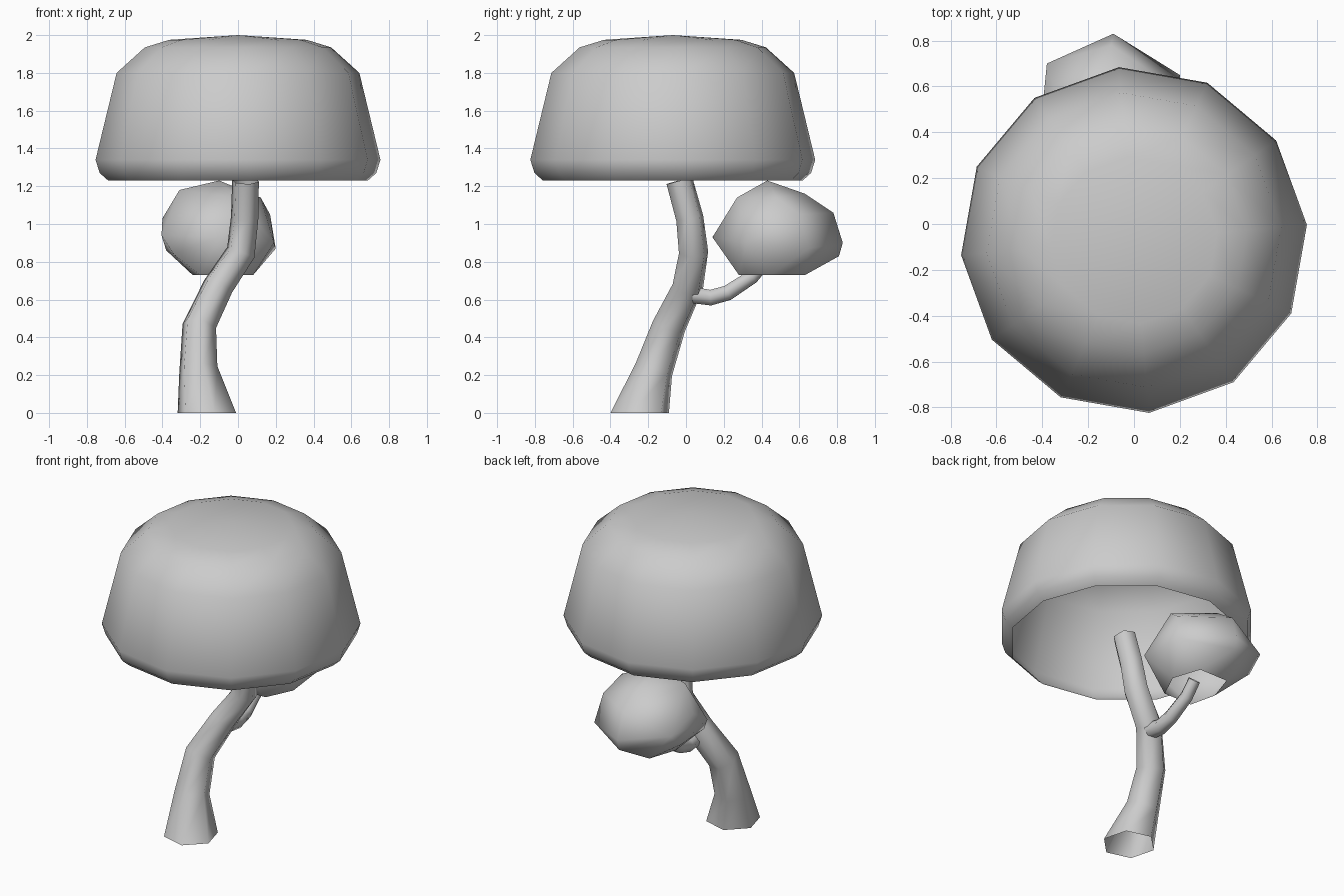
import bpy, bmesh, math
from mathutils import Vector

if "Cube" in bpy.data.objects:
    bpy.data.objects.remove(bpy.data.objects["Cube"], do_unlink=True)

GREY = (0.6, 0.6, 0.6, 1)
mat = bpy.data.materials.new("plain grey")
mat.use_nodes = True
mat.diffuse_color = GREY
mat.node_tree.nodes["Principled BSDF"].inputs["Base Color"].default_value = GREY


def finish(bm, name):
    mesh = bpy.data.meshes.new(name)
    bmesh.ops.recalc_face_normals(bm, faces=bm.faces)
    bm.to_mesh(mesh)
    bm.free()
    mesh.materials.append(mat)
    mesh.shade_smooth()
    obj = bpy.data.objects.new(name, mesh)
    bpy.context.collection.objects.link(obj)
    return obj


def bridge(bm, rings):
    for low, high in zip(rings, rings[1:]):
        n = len(low)
        for i in range(n):
            j = (i + 1) % n
            bm.faces.new((low[i], low[j], high[j], high[i]))


def tube(name, path, sides, turn, flat_start):
    """Open tapered tube; path holds (x, y, z, radius)."""
    bm = bmesh.new()
    pts = [Vector(p[:3]) for p in path]
    rings = []
    for k, p in enumerate(pts):
        d = pts[min(k + 1, len(pts) - 1)] - pts[max(k - 1, 0)]
        if k == 0 and flat_start:
            d = Vector((0, 0, 1))
        rot = Vector((0, 0, 1)).rotation_difference(d)
        ring = []
        for i in range(sides):
            a = math.radians(turn) + math.tau * i / sides
            ring.append(bm.verts.new(p + rot @ Vector((math.cos(a), math.sin(a), 0)) * path[k][3]))
        rings.append(ring)
    bridge(bm, rings)
    return finish(bm, name)


# Trunk, flared at the foot
tube("trunk", [(-.165, -.245, 0, .16), (-.21, -.17, .23, .105), (-.205, -.09, .46, .093),
               (-.105, .01, .67, .085), (.015, .04, .85, .08), (.035, .02, 1.03, .075),
               (.04, -.035, 1.23, .073)], 6, -15, True)

# Side branch curving up into the small crown
tube("branch", [(-.1, .03, .625, .05), (-.1, .13, .61, .048), (-.1, .22, .635, .046),
                (-.11, .35, .72, .042), (-.11, .42, .8, .04)], 6, 0, False)

# Large crown: twelve-sided dome, open underneath
bm = bmesh.new()
profile = [(.69, 1.23), (.735, 1.27), (.757, 1.34), (.645, 1.8), (.495, 1.935), (.365, 1.975)]
rings = []
for r, z in profile:
    rings.append([bm.verts.new((r * math.cos(a), r * math.sin(a) - .07, z))
                  for a in (math.radians(5 + 30 * i) for i in range(12))])
bridge(bm, rings)
tip = bm.verts.new((0, -.07, 2))
for i in range(12):
    bm.faces.new((rings[-1][i], rings[-1][(i + 1) % 12], tip))
finish(bm, "large_crown")

# Small crown: faceted lump, open underneath
lump = [(-.1, .14, .93), (.19, .32, .9), (.2, .65, .87), (-.09, .83, .9), (-.38, .7, .95), (-.405, .36, .94),
        (-.09, .81, .83), (-.38, .6, .86), (-.34, .3, .84),
        (-.31, .45, 1.18), (.0, .27, 1.14), (-.1, .43, 1.23), (-.1, .63, 1.16),
        (.12, .48, 1.14), (-.1, .78, 1.06), (.17, .6, 1.05), (-.4, .5, 1.03),
        (.08, .45, .73), (.0, .28, .73), (-.2, .28, .73), (-.24, .45, .73), (-.18, .63, .73), (.02, .63, .73)]
bm = bmesh.new()
for p in lump:
    bm.verts.new(p)
bmesh.ops.convex_hull(bm, input=bm.verts)
bmesh.ops.delete(bm, geom=[f for f in bm.faces if f.calc_center_median().z < .735], context='FACES')
finish(bm, "small_crown")
